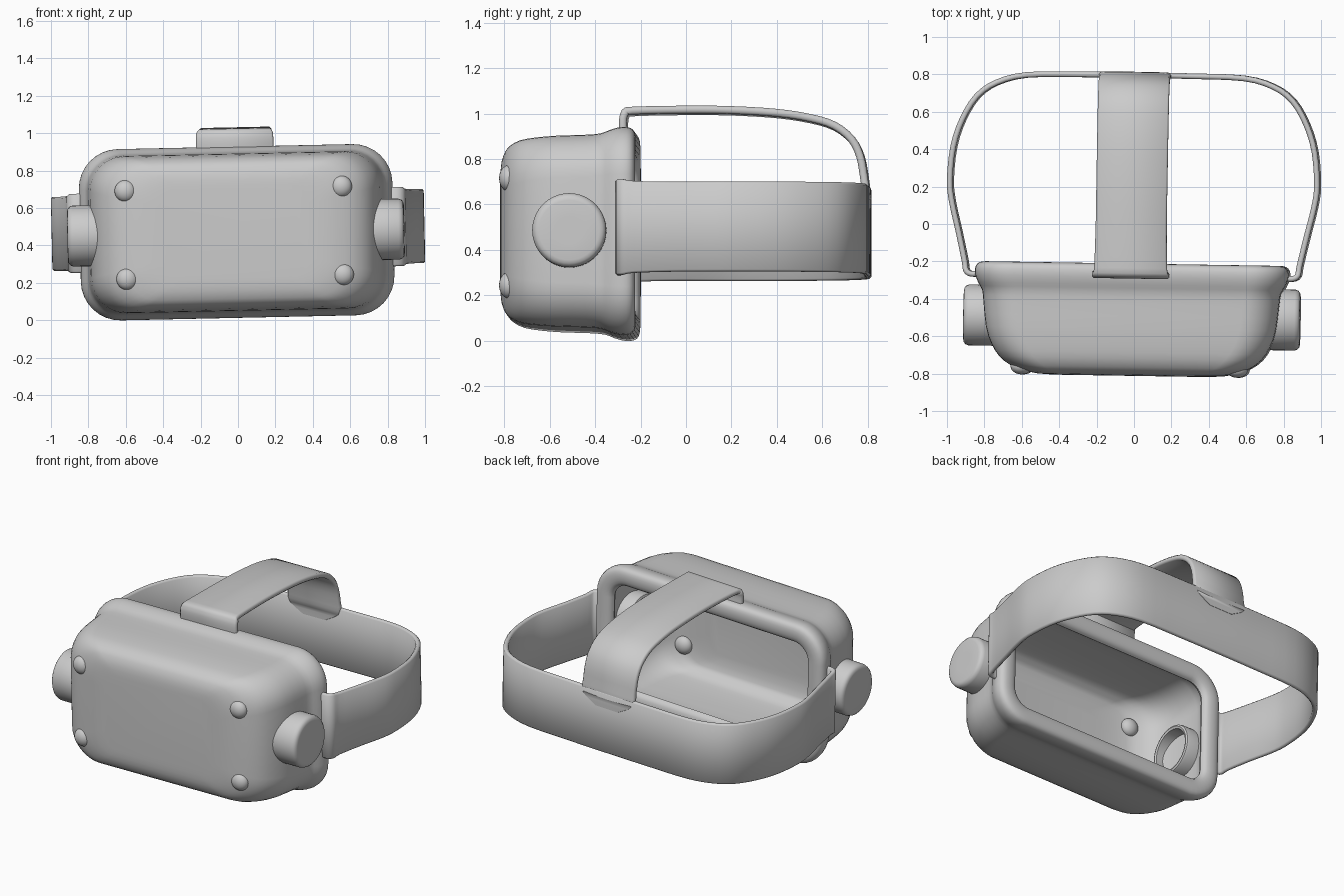
import bpy, bmesh
from math import sin, cos, pi
from mathutils import Matrix, Vector

if "Cube" in bpy.data.objects:
    bpy.data.objects.remove(bpy.data.objects["Cube"])

# The whole headset sits slightly rolled and yawed
PIVOT = Matrix.Translation((-0.003, 0, 0.47))
TILT = (PIVOT @ Matrix.Rotation(-0.016, 4, 'Z') @ Matrix.Rotation(-0.0215, 4, 'Y')
        @ Matrix.Translation((0, 0, -0.47)))


def finish(name, bm, angle=0.7):
    bmesh.ops.recalc_face_normals(bm, faces=bm.faces)
    mesh = bpy.data.meshes.new(name)
    bm.to_mesh(mesh)
    bm.free()
    mesh.transform(TILT)
    ob = bpy.data.objects.new(name, mesh)
    bpy.context.collection.objects.link(ob)
    bpy.ops.object.select_all(action='DESELECT')
    ob.select_set(True)
    bpy.context.view_layer.objects.active = ob
    bpy.ops.object.shade_smooth_by_angle(angle=angle)
    return ob


def loft(name, rings, angle=0.7):
    """Skin a list of equal-length closed rings and cap both ends."""
    bm = bmesh.new()
    loops = [[bm.verts.new(p) for p in ring] for ring in rings]
    n = len(loops[0])
    for a, b in zip(loops, loops[1:]):
        for i in range(n):
            j = (i + 1) % n
            bm.faces.new((a[i], a[j], b[j], b[i]))
    bm.faces.new(loops[0])
    bm.faces.new(loops[-1])
    return finish(name, bm, angle)


def smooth(pts, steps=4):
    """Catmull-Rom curve through tuples of any length."""
    p = [Vector(q) for q in pts]
    p = [2 * p[0] - p[1]] + p + [2 * p[-1] - p[-2]]
    out = []
    for a, b, c, d in zip(p, p[1:], p[2:], p[3:]):
        for k in range(steps):
            t = k / steps
            out.append(0.5 * (2 * b + (c - a) * t + (2 * a - 5 * b + 4 * c - d) * t * t
                              + (3 * b - a - 3 * c + d) * t ** 3))
    return out + [p[-2]]


def rounded_rect(y, hw, hh, r, seg=8):
    pts = []
    for k, (sx, sz) in enumerate([(1, 1), (-1, 1), (-1, -1), (1, -1)]):
        for i in range(seg + 1):
            a = (k + i / seg) * pi / 2
            pts.append((sx * (hw - r) + r * cos(a), y, 0.47 + sz * (hh - r) + r * sin(a)))
    return pts


def ribbon(name, path, place, t=0.03, c=0.009):
    """Flat strap: path holds (u, v, half width), place maps (u, v, w) to 3D."""
    rings = []
    for i, p in enumerate(path):
        a, b = path[max(i - 1, 0)], path[min(i + 1, len(path) - 1)]
        d = Vector((b[0] - a[0], b[1] - a[1])).normalized()
        h, w = t / 2, p[2]
        prof = [(-h, w - c), (-h + c, w), (h - c, w), (h, w - c),
                (h, c - w), (h - c, -w), (c - h, -w), (-h, c - w)]
        rings.append([place(p[0] - d.y * o, p[1] + d.x * o, s) for o, s in prof])
    return loft(name, rings, 0.9)


# Visor shell: outer skin, rolled face rim, then inner cavity (y, half width, half height, radius)
outer = [(-0.812, 0.40, 0.25, 0.12), (-0.806, 0.50, 0.31, 0.14), (-0.788, 0.58, 0.355, 0.16),
         (-0.765, 0.64, 0.38, 0.18), (-0.72, 0.70, 0.402, 0.19), (-0.65, 0.745, 0.413, 0.19),
         (-0.56, 0.775, 0.42, 0.19), (-0.43, 0.79, 0.424, 0.19), (-0.365, 0.798, 0.43, 0.19),
         (-0.325, 0.82, 0.445, 0.20), (-0.285, 0.836, 0.456, 0.21), (-0.25, 0.838, 0.457, 0.21),
         (-0.225, 0.826, 0.447, 0.20), (-0.213, 0.80, 0.42, 0.18), (-0.213, 0.76, 0.38, 0.14),
         (-0.225, 0.728, 0.348, 0.11), (-0.25, 0.715, 0.335, 0.10)]
inner = [(-0.265, 0.72, 0.345, 0.11), (-0.31, 0.765, 0.40, 0.16), (-0.43, 0.77, 0.404, 0.17),
         (-0.56, 0.755, 0.40, 0.17), (-0.65, 0.725, 0.393, 0.17), (-0.71, 0.682, 0.384, 0.17),
         (-0.75, 0.62, 0.36, 0.16), (-0.772, 0.56, 0.335, 0.14), (-0.79, 0.40, 0.25, 0.12)]
loft("visor_shell", [rounded_rect(*s) for s in smooth(outer, 2) + smooth(inner, 2)])

# Side knobs, cupped on the inside
knob = [(0.90, 0.06), (0.90, 0.132), (0.897, 0.146), (0.888, 0.157), (0.872, 0.163),
        (0.70, 0.163), (0.685, 0.159), (0.68, 0.148), (0.685, 0.135), (0.80, 0.132)]
for side, s in (("left", -1), ("right", 1)):
    loft(side + "_knob", [[(s * x, -0.50 + r * cos(k * pi / 20), 0.468 + r * sin(k * pi / 20))
                           for k in range(40)] for x, r in knob])

# Front studs
for side, x in (("left", -0.582), ("right", 0.572)):
    for level, z in (("lower", 0.232), ("upper", 0.703)):
        bm = bmesh.new()
        bmesh.ops.create_uvsphere(bm, u_segments=24, v_segments=14, radius=0.058)
        bmesh.ops.transform(bm, verts=bm.verts, matrix=Matrix.Translation((x, -0.77, z))
                            @ Matrix.Diagonal((1, 0.75, 1, 1)))
        finish(f"{level}_{side}_stud", bm)

# Head band running around the back, hooked into the visor at both ends
half = [(0.815, -0.278, 0.212), (0.86, -0.28, 0.212), (0.887, -0.262, 0.21), (0.896, -0.21, 0.202),
        (0.932, -0.05, 0.198), (0.968, 0.1, 0.198), (0.982, 0.22, 0.198), (0.966, 0.4, 0.198),
        (0.92, 0.545, 0.198), (0.845, 0.67, 0.198), (0.74, 0.745, 0.198), (0.58, 0.788, 0.198),
        (0.3, 0.795, 0.198)]
band = half + [(0, 0.797, 0.198)] + [(-x, y, w) for x, y, w in reversed(half)]
ribbon("head_band", smooth(band, 3), lambda u, v, w: (u, v, 0.482 + w))

# Top strap from the visor rim over the head, tapering into the band
top = [(-0.272, 0.90, 0.207), (-0.275, 0.96, 0.207), (-0.266, 0.998, 0.205), (-0.235, 1.009, 0.195),
       (0.0, 1.014, 0.19), (0.2, 1.012, 0.19), (0.4, 1.0, 0.19), (0.55, 0.977, 0.19),
       (0.655, 0.944, 0.19), (0.73, 0.885, 0.19), (0.768, 0.81, 0.19), (0.785, 0.72, 0.19),
       (0.795, 0.64, 0.185), (0.797, 0.58, 0.09)]
ribbon("top_strap", smooth(top, 3), lambda u, v, w: (w, u, v), t=0.034)
